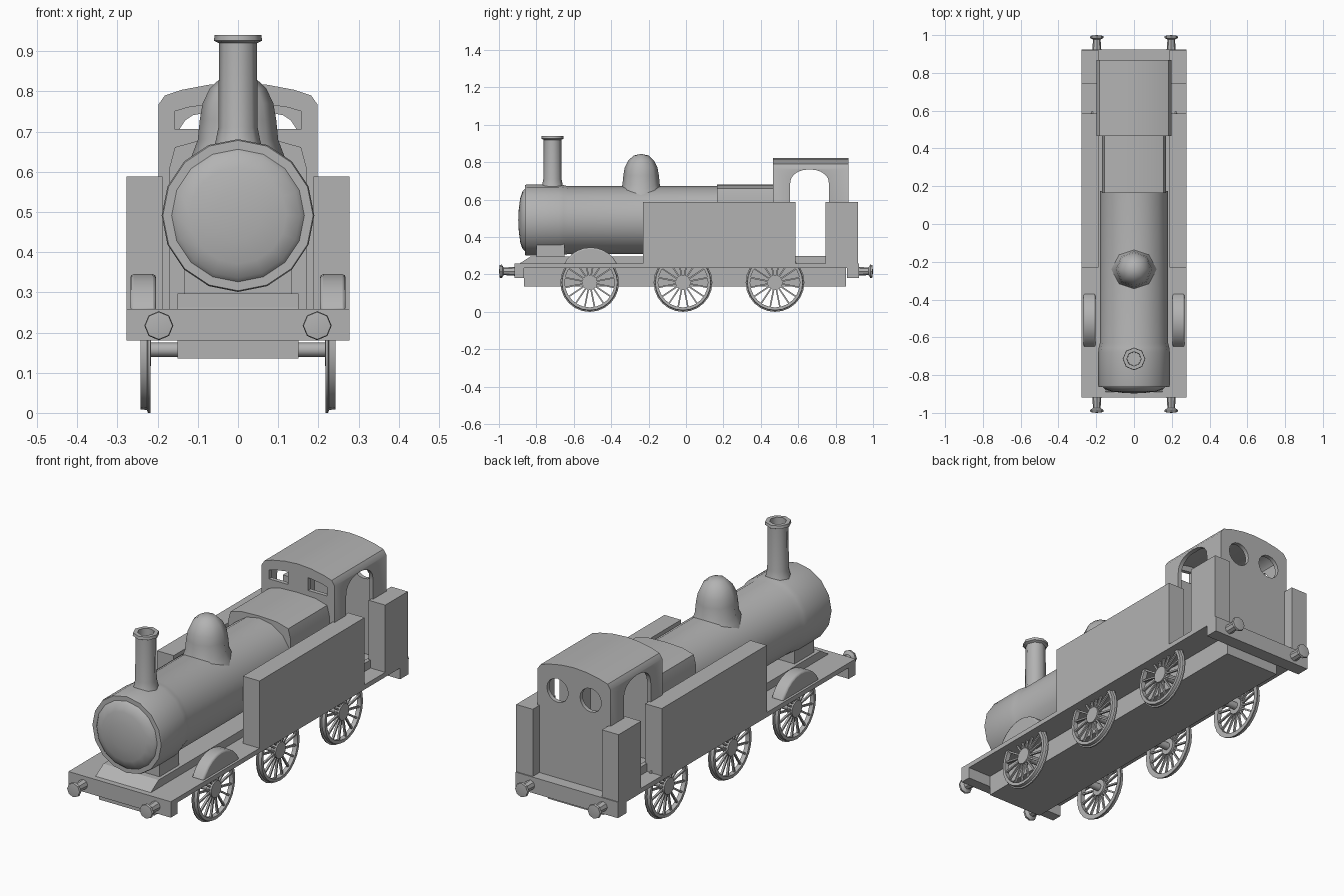
import bpy, bmesh, math
from mathutils import Matrix, Vector

if "Cube" in bpy.data.objects:
    bpy.data.objects.remove(bpy.data.objects["Cube"])

grey = bpy.data.materials.new("plain grey")
grey.diffuse_color = (0.45, 0.45, 0.45, 1)
grey.use_nodes = True
grey.node_tree.nodes["Principled BSDF"].inputs["Base Color"].default_value = grey.diffuse_color


def finish(bm, name, smooth=True, angle=40):
    bmesh.ops.recalc_face_normals(bm, faces=bm.faces)
    me = bpy.data.meshes.new(name)
    bm.to_mesh(me)
    bm.free()
    me.materials.append(grey)
    ob = bpy.data.objects.new(name, me)
    bpy.context.collection.objects.link(ob)
    if smooth:
        bpy.ops.object.select_all(action='DESELECT')
        ob.select_set(True)
        bpy.context.view_layer.objects.active = ob
        bpy.ops.object.shade_smooth_by_angle(angle=math.radians(angle))
    return ob


def add_box(bm, x0, x1, y0, y1, z0, z1):
    m = Matrix.Translation(((x0 + x1) / 2, (y0 + y1) / 2, (z0 + z1) / 2))
    bmesh.ops.create_cube(bm, size=1, matrix=m @ Matrix.Diagonal((x1 - x0, y1 - y0, z1 - z0, 1)))


def box(name, *size):
    bm = bmesh.new()
    add_box(bm, *size)
    return finish(bm, name, False)


def add_prism(bm, pts, axis, a, b):
    # pts are (x, z) for axis y and (y, z) for axis x
    def put(p, t):
        return (p[0], t, p[1]) if axis == 'y' else (t, p[0], p[1])
    lo = [bm.verts.new(put(p, a)) for p in pts]
    hi = [bm.verts.new(put(p, b)) for p in pts]
    bm.faces.new(lo)
    bm.faces.new(hi[::-1])
    n = len(pts)
    for i in range(n):
        bm.faces.new((lo[i], lo[(i + 1) % n], hi[(i + 1) % n], hi[i]))


def prism(name, pts, axis, a, b, smooth=True):
    bm = bmesh.new()
    add_prism(bm, pts, axis, a, b)
    return finish(bm, name, smooth)


def add_lathe(bm, prof, axis, centre, n, closed=False):
    # prof holds (radius, distance along axis)
    rot = {'x': Vector((1, 0, 0)), 'y': Vector((0, 1, 0)), 'z': Vector((0, 0, 1))}[axis]
    u = Vector((0, 0, 1)) if axis != 'z' else Vector((1, 0, 0))
    v = rot.cross(u)
    c = Vector(centre)
    rings = []
    for r, t in prof:
        if r == 0:
            rings.append([bm.verts.new(c + rot * t)] * n)
        else:
            rings.append([bm.verts.new(c + rot * t + r * (u * math.cos(k * math.tau / n) + v * math.sin(k * math.tau / n)))
                          for k in range(n)])
    pairs = list(zip(rings, rings[1:])) + ([(rings[-1], rings[0])] if closed else [])
    for p, q in pairs:
        for k in range(n):
            j = (k + 1) % n
            f = list(dict.fromkeys((p[k], p[j], q[j], q[k])))
            if len(f) > 2:
                bm.faces.new(f)


def lathe(name, prof, axis, centre, n, closed=False, angle=40):
    bm = bmesh.new()
    add_lathe(bm, prof, axis, centre, n, closed)
    return finish(bm, name, True, angle)


def mirrored(pts):
    return pts + [(-x, z) for x, z in reversed(pts) if x > 0]


def cut(target, cutter):
    mod = target.modifiers.new("opening", 'BOOLEAN')
    mod.operation, mod.solver, mod.object = 'DIFFERENCE', 'EXACT', cutter
    bpy.ops.object.select_all(action='DESELECT')
    bpy.context.view_layer.objects.active = target
    target.select_set(True)
    bpy.ops.object.modifier_apply(modifier=mod.name)
    bpy.data.objects.remove(cutter)


# Frame, deck and buffer beams
box("deck", -.278, .278, -.918, .925, .235, .258)
box("under_frame", -.15, .15, -.865, .855, .135, .24)
box("front_beam", -.278, .278, -.918, -.865, .18, .24)
box("rear_beam", -.278, .278, .86, .925, .18, .24)
prism("upper_frame", [(-.9, .25), (-.885, .262), (-.83, .297), (.47, .297), (.47, .25)], 'x', -.15, .15, False)

# Boiler, smokebox and domed door
lathe("boiler", [(0, -.897), (.06, -.894), (.12, -.886), (.155, -.874), (.165, -.862), (.187, -.862),
                 (.19, -.852), (.19, -.68), (.187, -.655), (.181, -.63), (.181, .175), (0, .175)],
      'y', (0, 0, .491), 16)
box("smokebox_saddle", -.134, .134, -.8, -.65, .28, .42)
prism("firebox", mirrored([(.17, .25), (.17, .612), (.157, .661), (.096, .678), (0, .682)]), 'y', .165, .475)

# Chimney and steam dome
lathe("chimney", [(.068, .64), (.056, .675), (.049, .71), (.047, .92), (.06, .926), (.058, .94),
                  (.038, .94), (.036, .8), (0, .8)], 'z', (0, -.714, 0), 8, angle=50)
lathe("steam_dome", [(.125, .61), (.113, .645), (.1, .68), (.095, .73), (.088, .77), (.07, .808),
                     (.04, .836), (0, .845)], 'z', (0, -.24, 0), 8, angle=60)

# Cab shell with hollow inside
wall = .02
cab = prism("cab", mirrored([(.198, .25), (.198, .767), (.182, .79), (.139, .804), (.07, .817), (0, .822)]),
            'y', .466, .868, False)
cut(cab, prism("cab_hollow", mirrored([(.178, .262), (.178, .757), (.165, .772), (.13, .785), (.07, .797), (0, .802)]),
               'y', .466 + wall, .868 - wall, False))
# Arched side doorways
arch = [(.556, .298), (.765, .298)]
arch += [(.6605 + .1045 * math.cos(a), .68 + .082 * math.sin(a) ** .8) for a in
         [k * math.pi / 10 for k in range(10)]] + [(.556, .68)]
cut(cab, prism("doorway", arch, 'x', -.3, .3, False))
# Front and rear windows
for s in (-1, 1):
    cut(cab, prism("front_window", [(s * .055, .707), (s * .158, .707), (s * .158, .75), (s * .125, .76), (s * .055, .77)],
                   'y', .44, .5, False))
    ring = [(s * .09 + .058 * math.cos(k * math.tau / 16), .687 + .058 * math.sin(k * math.tau / 16)) for k in range(16)]
    cut(cab, prism("rear_window", ring, 'y', .83, .9, False))
bpy.ops.object.select_all(action='DESELECT')
cab.select_set(True)
bpy.context.view_layer.objects.active = cab
bpy.ops.object.shade_smooth_by_angle(angle=math.radians(35))

# Side tanks, bunkers, splashers and buffers
for s, side in ((-1, "left"), (1, "right")):
    x0, x1 = sorted((s * .188, s * .278))
    box(side + "_tank", x0, x1, -.23, .585, .25, .588)
    box(side + "_bunker", x0, x1, .745, .92, .25, .588)

    arc = [(-.51 + .158 * math.cos(a), .187 + .158 * math.sin(a)) for a in
           [math.radians(25 + 13 * k) for k in range(11)]]
    x0, x1 = sorted((s * .204, s * .268))
    sp = prism(side + "_splasher", arc, 'x', x0, x1)
    bev = sp.modifiers.new("soft rim", 'BEVEL')
    bev.width, bev.segments, bev.limit_method, bev.angle_limit = .008, 2, 'ANGLE', math.radians(50)

    for d, end in ((-1, "front"), (1, "rear")):
        y = -.915 if d < 0 else .92
        reach = 1 - abs(y)
        lathe(f"{end}_{side}_buffer", [(.024, 0), (.02, d * reach * .7), (.036, d * reach * .82),
                                       (.034, d * reach * .95), (0, d * reach)], 'y', (s * .197, y, .217), 8)

# Spoked wheels and axles
for y, label in ((-.515, "front"), (-.016, "middle"), (.476, "rear")):
    c = (0, y, .157)
    lathe(label + "_axle", [(0, -.22), (.018, -.22), (.018, .22), (0, .22)], 'x', c, 10)
    for s, side in ((-1, "left"), (1, "right")):
        bm = bmesh.new()
        # tyre with inner flange
        add_lathe(bm, [(.133, s * .22), (.157, s * .218), (.157, s * .224), (.15, s * .227),
                       (.148, s * .242), (.133, s * .242)], 'x', c, 24, True)
        # hub
        add_lathe(bm, [(0, s * .216), (.04, s * .216), (.04, s * .243), (0, s * .243)], 'x', c, 16)
        # spokes
        for k in range(16):
            start = len(bm.verts)
            add_box(bm, s * .231 - .005, s * .231 + .005, -.004, .004, .035, .136)
            bm.verts.ensure_lookup_table()
            turn = Matrix.Translation(c) @ Matrix.Rotation((k + .5) * math.tau / 16, 4, 'X')
            bmesh.ops.transform(bm, matrix=turn, verts=bm.verts[start:])
        finish(bm, f"{label}_{side}_wheel", True, 35)
